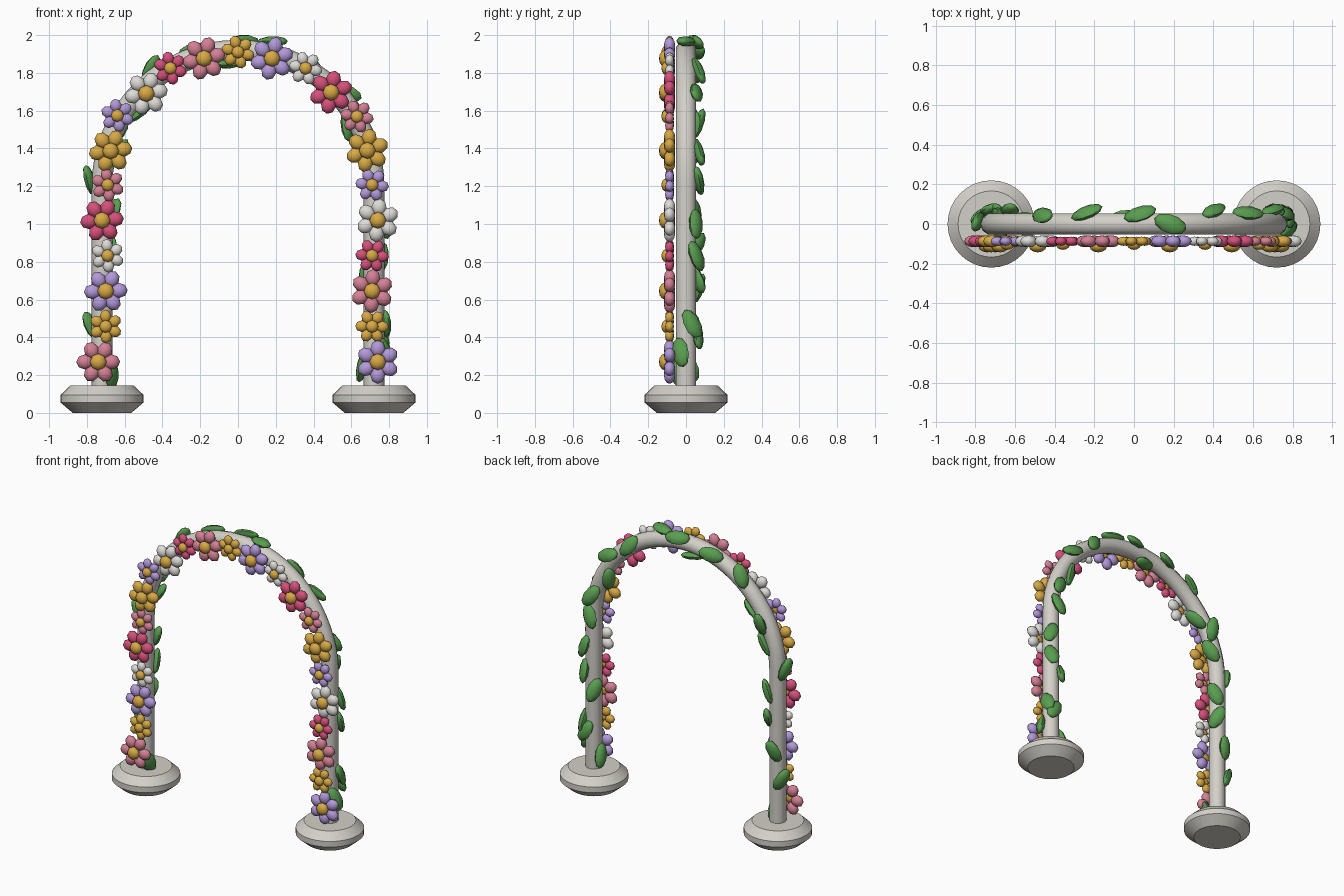
import bpy, bmesh, math
from math import sin, cos, pi, radians
from mathutils import Matrix, Vector

if "Cube" in bpy.data.objects:
    bpy.data.objects.remove(bpy.data.objects["Cube"])

SPAN, SPRING = 0.72, 1.2          # arch radius and height where the curve begins
LENGTH = 2 * SPRING + pi * SPAN   # full path length, floor to floor


def material(name, *rgb):
    m = bpy.data.materials.new(name)
    m.use_nodes = True
    m.diffuse_color = (*rgb, 1)
    m.node_tree.nodes["Principled BSDF"].inputs["Base Color"].default_value = (*rgb, 1)
    return m


stone = material("pale stone", .65, .63, .58)
green = material("leaf green", .1, .34, .08)
yellow = material("golden yellow", .69, .4, .06)
petal_colours = [material("soft pink", .66, .22, .3), yellow,
                 material("lilac", .45, .32, .7),
                 material("off white", .73, .72, .69),
                 material("deep rose", .67, .08, .2)]


def link(name, data, *mats):
    ob = bpy.data.objects.new(name, data)
    bpy.context.collection.objects.link(ob)
    for m in mats:
        if m.name not in data.materials:
            data.materials.append(m)
    return ob


def smooth(ob, angle=35):
    bpy.ops.object.select_all(action='DESELECT')
    ob.select_set(True)
    bpy.context.view_layer.objects.active = ob
    bpy.ops.object.shade_smooth_by_angle(angle=radians(angle))


def path(s):
    """Point, outward direction and tangent at distance s along the arch."""
    a = min(max((s - SPRING) / SPAN, 0), pi)
    out = Vector((-cos(a), 0, sin(a)))
    drop = min(s, SPRING, LENGTH - s) - SPRING
    point = Vector((0, 0, SPRING + drop)) + out * SPAN
    return point, out, Vector((sin(a), 0, cos(a)))


def ellipsoid(bm, matrix, segments=8, rings=6, index=0):
    made = bmesh.ops.create_uvsphere(bm, u_segments=segments, v_segments=rings,
                                     radius=1, matrix=matrix)
    for f in {f for v in made["verts"] for f in v.link_faces}:
        f.material_index = index


# Arched tube
curve = bpy.data.curves.new("arch_tube", 'CURVE')
curve.dimensions = '3D'
curve.bevel_depth = 0.055
curve.bevel_resolution = 3
curve.use_fill_caps = True
stops = [0.1] + [SPRING + pi * SPAN * i / 32 for i in range(33)] + [LENGTH - 0.1]
spline = curve.splines.new('POLY')
spline.points.add(len(stops) - 1)
for p, s in zip(spline.points, stops):
    p.co = (*path(s)[0], 1)
spline.use_smooth = True
link("arch_tube", curve, stone)

# Bevelled round feet
profile = [(.155, 0), (.22, .055), (.22, .095), (.167, .145)]
for side, name in ((-1, "right_foot"), (1, "left_foot")):
    bm = bmesh.new()
    loops = [[bm.verts.new((r * cos(2 * pi * k / 32), r * sin(2 * pi * k / 32), z))
              for k in range(32)] for r, z in profile]
    for low, high in zip(loops, loops[1:]):
        for k in range(32):
            n = (k + 1) % 32
            bm.faces.new((low[k], low[n], high[n], high[k]))
    bm.faces.new(loops[0][::-1])
    bm.faces.new(loops[-1])
    mesh = bpy.data.meshes.new(name)
    bm.to_mesh(mesh)
    bm.free()
    foot = link(name, mesh, stone)
    foot.location.x = side * SPAN
    smooth(foot, 25)

# Flowers: alternating large and small, colours repeating along the arch
sway = [2, -2, -2, -3, 0, -3, -2, 2, -3, 0, -2, -1, -2, 0, -2, 1, -1, -1, 2, -1, -1, -1, 2]
first = 0.27
for i, shift in enumerate(sway):
    size = 0.77 if i % 2 else 1
    point, out, along = path(first + (LENGTH - 2 * first) * i / (len(sway) - 1))
    bm = bmesh.new()
    for k in range(6):
        turn = Matrix.Rotation(2 * pi * k / 6 + i * 0.5, 4, 'Y')
        ellipsoid(bm, turn @ Matrix.Translation((.07 * size, 0, 0))
                  @ Matrix.Diagonal((.046 * size, .03 * size, .04 * size, 1))
                  @ Matrix.Rotation(pi / 2, 4, 'X'))
    ellipsoid(bm, Matrix.Translation((0, -.026 * size, 0))
              @ Matrix.Diagonal((.044 * size, .03 * size, .044 * size, 1))
              @ Matrix.Rotation(pi / 2, 4, 'X'), index=1)
    mesh = bpy.data.meshes.new("flower")
    bm.to_mesh(mesh)
    bm.free()
    mesh.materials.append(petal_colours[i % 5])
    mesh.materials.append(yellow)
    flower = link(f"flower_{i + 1}", mesh)
    flower.location = point + out * shift / 100 + Vector((0, -.087, 0))
    smooth(flower, 60)

# Leaves: (distance along arch, degrees around the tube from outside to back, tilt)
bm = bmesh.new()
ellipsoid(bm, Matrix.Diagonal((.048, .028, .085, 1)), 8, 5)
leaf_mesh = bpy.data.meshes.new("leaf")
bm.to_mesh(leaf_mesh)
bm.free()
leaves = [(.2, 220, 20), (.46, 35, -25), (.66, 80, 20), (.88, 130, -30), (1.06, 140, 25),
          (1.23, 10, -20), (1.4, 150, 20), (1.55, 100, -25), (1.66, 170, 20),
          (1.87, 40, -25), (2.1, 60, 15), (2.25, 165, -20), (2.36, 50, 10), (2.5, 0, -20),
          (2.75, 80, 25), (2.95, 55, -25), (3.1, 150, 20), (3.28, 90, -20)]
leaves += [(LENGTH - z, a, t) for z, a, t in
           ((1.23, 100, 25), (1.0, 50, -15), (.83, 55, 15), (.71, 125, -25),
            (.47, 30, 25), (.41, 70, -30), (.32, -25, 20), (.24, 165, -20))]
for i, (s, around, tilt) in enumerate(leaves):
    point, out, along = path(s)
    a, t = radians(around), radians(tilt)
    normal = out * cos(a) + Vector((0, sin(a), 0))
    side = normal.cross(along)
    length = along * cos(t) + side * sin(t) + normal * 0.25
    length.normalize()
    width = normal.cross(length).normalized()
    frame = Matrix((width, length.cross(width), length)).transposed().to_4x4()
    leaf = link(f"leaf_{i + 1}", leaf_mesh, green)
    leaf.matrix_world = Matrix.Translation(point + normal * .068) @ frame
    if i == 0:
        smooth(leaf, 40)
